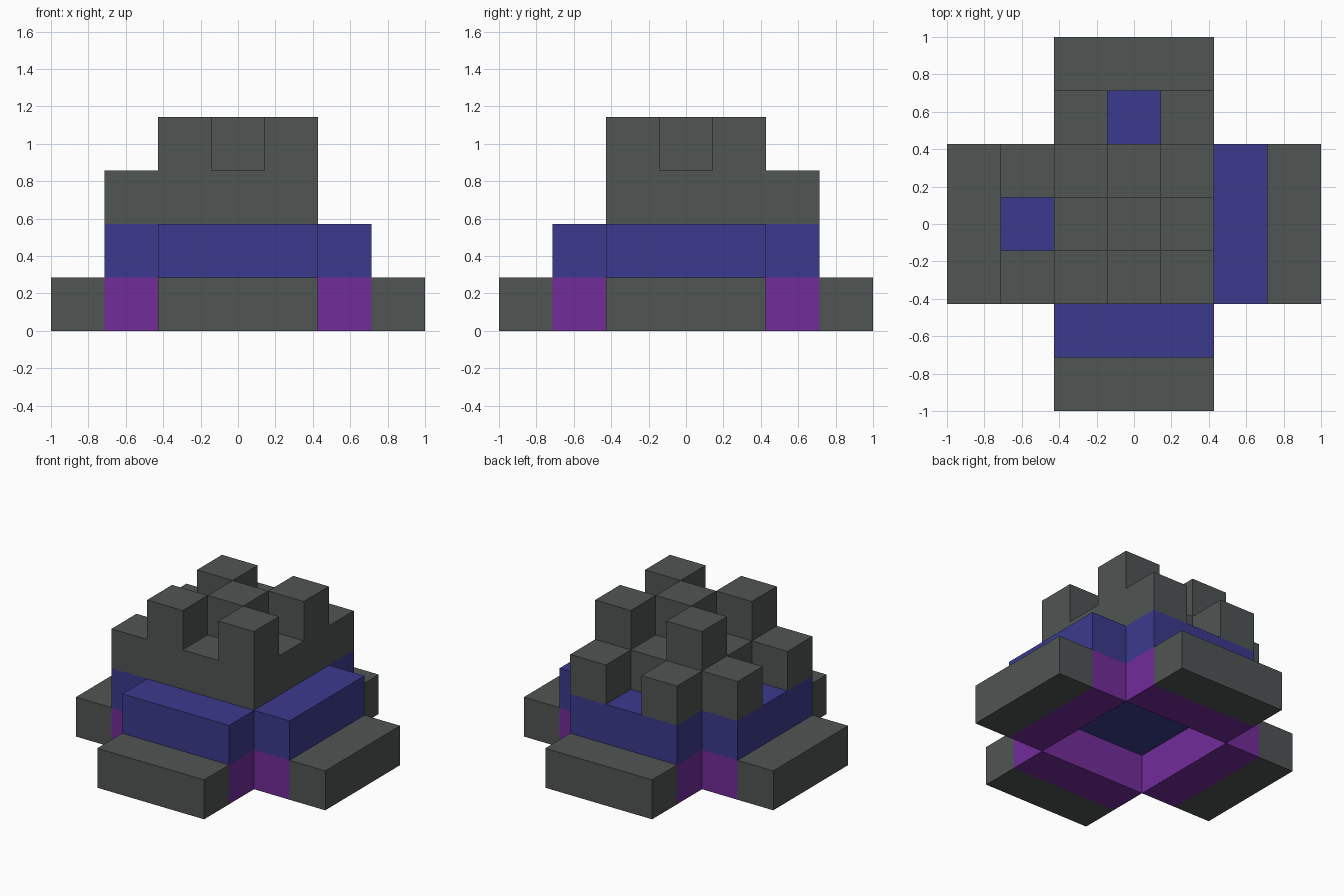
import bpy
import bmesh
from mathutils import Vector

UNIT = 2 / 7  # edge of one block; the plan is seven blocks wide

cube = bpy.data.objects.get("Cube")
if cube:
    bpy.data.objects.remove(cube)


def material(name, rgb):
    mat = bpy.data.materials.new(name)
    mat.use_nodes = True
    colour = (*rgb, 1)
    mat.diffuse_color = colour
    bsdf = next(n for n in mat.node_tree.nodes if n.type == 'BSDF_PRINCIPLED')
    bsdf.inputs["Base Color"].default_value = colour
    return mat


stone = material("stone grey", (0.08, 0.089, 0.087))
blue = material("deep blue", (0.045, 0.042, 0.27))
purple = material("purple", (0.17, 0.025, 0.32))


def box(xs, ys, level):
    """Block cells over inclusive x and y ranges on one level."""
    return {(x, y, level) for x in range(xs[0], xs[1] + 1)
            for y in range(ys[0], ys[1] + 1)}


def four_arms(dist, level):
    """Three-block strips at the same distance on all four sides."""
    cells = set()
    for d in (-dist, dist):
        cells |= box((d, d), (-1, 1), level) | box((-1, 1), (d, d), level)
    return cells


mid = (-1, 1)
parts = {
    # Outer steps and the ring around the open underside
    "outer_steps": (four_arms(3, 0), stone),
    "base_ring": (four_arms(2, 0), purple),
    # Cross-shaped deck
    "blue_deck": (four_arms(2, 1) | box(mid, mid, 1), blue),
    # Keep, with paired buttresses on the right and the back
    "keep": (box(mid, mid, 2), stone),
    "right_buttresses": ({(-2, s, 2) for s in mid}, stone),
    "back_buttresses": ({(s, 2, 2) for s in mid}, stone),
    # Checkered battlements: four corners and the centre
    "corner_battlements": ({(x, y, 3) for x in mid for y in mid}, stone),
    "centre_battlement": ({(0, 0, 3)}, stone),
}
solid = set().union(*(cells for cells, _ in parts.values()))


def build(name, cells, mat):
    """Make one part, leaving out faces pressed against another block."""
    bm = bmesh.new()
    for cell in sorted(cells):
        centre = Vector(cell) + Vector((0, 0, 0.5))
        for axis in range(3):
            for sign in (-1, 1):
                n = Vector((0, 0, 0))
                n[axis] = sign
                if tuple(int(c + d) for c, d in zip(cell, n)) in solid:
                    continue
                u = Vector((0, 0, 0))
                u[(axis + 1) % 3] = 1
                v = n.cross(u)
                corners = (-u - v, u - v, u + v, v - u)
                bm.faces.new([bm.verts.new((centre + (n + c) / 2) * UNIT)
                              for c in corners])
    bmesh.ops.remove_doubles(bm, verts=bm.verts[:], dist=0.001)
    mesh = bpy.data.meshes.new(name)
    bm.to_mesh(mesh)
    bm.free()
    mesh.materials.append(mat)
    bpy.context.collection.objects.link(bpy.data.objects.new(name, mesh))


for part, (cells, mat) in parts.items():
    build(part, cells, mat)
